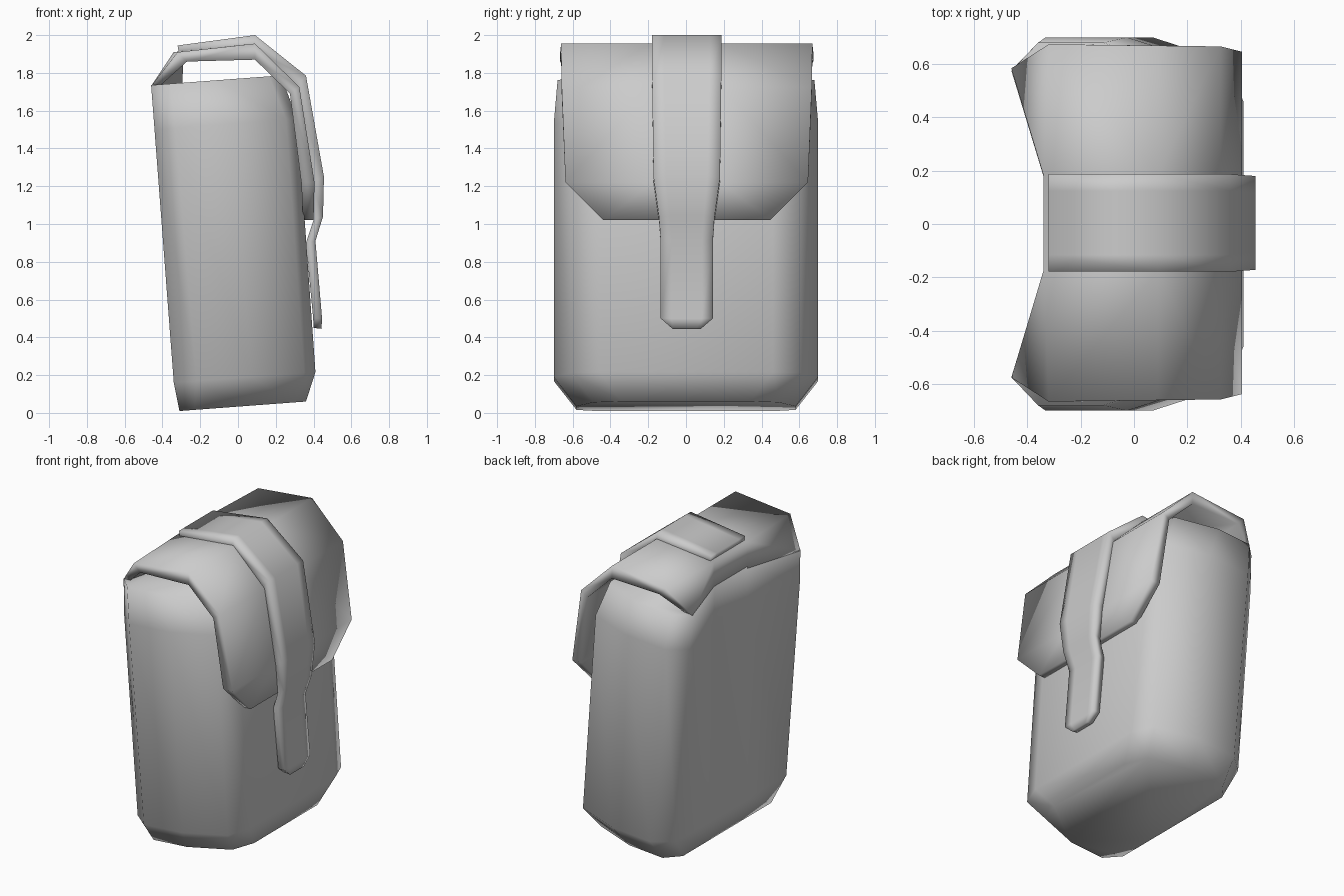
import bpy, bmesh, math

old = bpy.data.objects.get("Cube")
if old:
    bpy.data.objects.remove(old, do_unlink=True)

grey = bpy.data.materials.new("light_grey")
grey.use_nodes = True
grey.diffuse_color = (0.6, 0.6, 0.6, 1)
grey.node_tree.nodes["Principled BSDF"].inputs["Base Color"].default_value = (0.6, 0.6, 0.6, 1)


def finish(bm, name):
    bmesh.ops.recalc_face_normals(bm, faces=bm.faces)
    mesh = bpy.data.meshes.new(name)
    bm.to_mesh(mesh)
    bm.free()
    mesh.materials.append(grey)
    obj = bpy.data.objects.new(name, mesh)
    bpy.context.collection.objects.link(obj)
    bpy.ops.object.select_all(action='DESELECT')
    obj.select_set(True)
    bpy.context.view_layer.objects.active = obj
    bpy.ops.object.shade_smooth_by_angle(angle=math.radians(150))


def bridge(bm, loops):
    for a, b in zip(loops, loops[1:]):
        for i in range(len(a)):
            j = (i + 1) % len(a)
            bm.faces.new((a[i], a[j], b[j], b[i]))
    bm.faces.new(loops[0])
    bm.faces.new(loops[-1])


def body_ring(bm, z, back, mid, front, half, chamfer):
    # One half of the section, from the back centre round to the front
    pts = [(mid, 0.18), (back, half - 0.105), (back + chamfer, half),
           (front - 0.34, half), (front - 0.06, half - 0.09), (front, half - 0.24)]
    pts += [(x, -y) for x, y in reversed(pts)]
    return [bm.verts.new((x, y, z + 0.075 * (x - back))) for x, y in pts]


def band(name, rows):
    # Closed band: outer x, z; inner x, z; half width of edge; half width and x offset of middle
    bm = bmesh.new()
    loops = []
    for ox, oz, ix, iz, w, m, mx in rows:
        outer = [(ox, -w, oz), (ox + mx, -m, oz), (ox + mx, m, oz), (ox, w, oz)]
        inner = [(ix, w, iz), (ix + mx, m, iz), (ix + mx, -m, iz), (ix, -w, iz)]
        loops.append([bm.verts.new((x, y + 0.004, z)) for x, y, z in outer + inner])
    bridge(bm, loops)
    # Split along short diagonals so both skins fold the same way
    bmesh.ops.triangulate(bm, faces=bm.faces, quad_method='SHORT_EDGE')
    finish(bm, name)


# Bag body: leaning rounded box with a hollowed back
bm = bmesh.new()
sections = [(0.01, -0.31, -0.31, 0.36, 0.58, 0.08),
            (0.16, -0.34, -0.34, 0.41, 0.70, 0.12),
            (1.50, -0.442, -0.34, 0.315, 0.70, 0.11),
            (1.735, -0.46, -0.34, 0.225, 0.68, 0.10)]
bridge(bm, [body_ring(bm, *s) for s in sections])
finish(bm, "bag_body")

# Flap: rises from the back, arches over the top and hangs down the front
band("flap", [
    (-0.46, 1.73, -0.415, 1.73, 0.58, 0.18, 0.12),
    (-0.32, 1.91, -0.27, 1.86, 0.67, 0.18, -0.02),
    (0.09, 1.955, 0.09, 1.87, 0.665, 0.18, 0),
    (0.325, 1.725, 0.275, 1.69, 0.662, 0.18, 0),
    (0.405, 1.22, 0.335, 1.22, 0.642, 0.18, 0),
    (0.40, 1.02, 0.345, 1.02, 0.44, 0.15, 0)])

# Strap: lies over the flap, narrows and ends in a bevelled tip
band("strap", [
    (-0.32, 1.945, -0.31, 1.89, 0.183, 0.12, 0),
    (0.09, 2.0, 0.08, 1.92, 0.183, 0.12, 0),
    (0.36, 1.785, 0.30, 1.72, 0.183, 0.12, 0),
    (0.455, 1.25, 0.39, 1.22, 0.176, 0.11, 0),
    (0.45, 1.04, 0.40, 1.02, 0.147, 0.09, 0),
    (0.41, 0.91, 0.36, 0.90, 0.138, 0.08, 0),
    (0.445, 0.50, 0.398, 0.50, 0.138, 0.08, 0),
    (0.442, 0.445, 0.40, 0.45, 0.075, 0.05, 0)])
